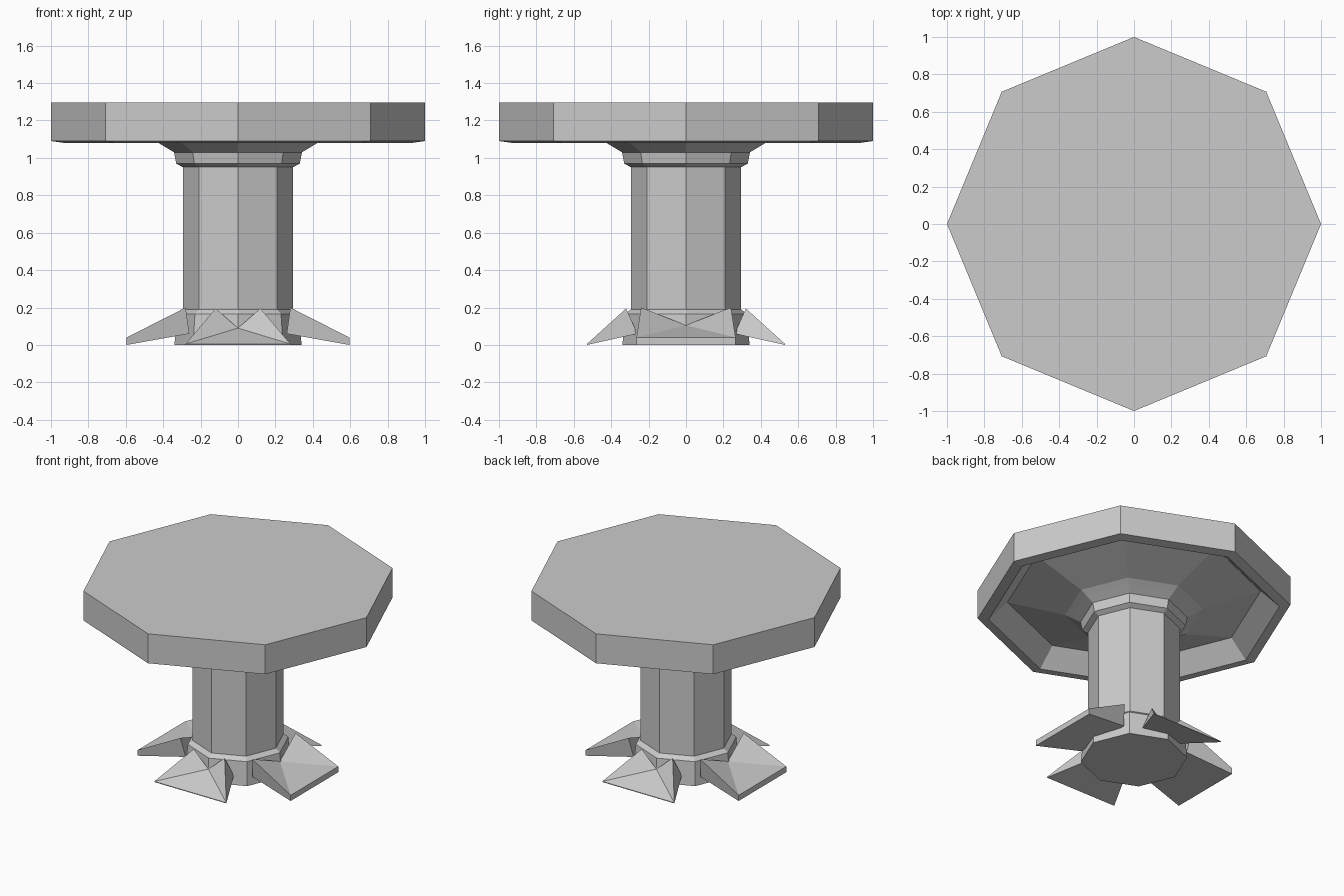
import bpy
import math
from mathutils import Matrix

if "Cube" in bpy.data.objects:
    bpy.data.objects.remove(bpy.data.objects["Cube"])


def make_object(name, verts, faces):
    mesh = bpy.data.meshes.new(name)
    mesh.from_pydata(verts, [], faces)
    mesh.update()
    obj = bpy.data.objects.new(name, mesh)
    bpy.context.collection.objects.link(obj)
    return obj


def lathe(name, profile, sides=8):
    """Turn a bottom-to-top (radius, height) profile into a capped octagonal solid."""
    verts = [(r * math.cos(math.tau * i / sides), r * math.sin(math.tau * i / sides), z)
             for r, z in profile for i in range(sides)]
    faces = []
    for k in range(len(profile) - 1):
        for i in range(sides):
            j = (i + 1) % sides
            faces.append((k * sides + i, k * sides + j,
                          (k + 1) * sides + j, (k + 1) * sides + i))
    faces.append(tuple(reversed(range(sides))))
    faces.append(tuple(range(len(verts) - sides, len(verts))))
    return make_object(name, verts, faces)


def foot(name, angle, peak, valley, tip, inner):
    """Splayed foot along +x, turned by angle; pairs of points mirrored across y."""
    def pair(x, y, z):
        return [(x, y, z), (x, -y, z)]
    verts = pair(*peak) + pair(*tip) + pair(tip[0], tip[1], 0) + pair(*inner) + [valley]
    faces = [(0, 8, 2), (8, 3, 2), (8, 1, 3),      # dished top
             (2, 3, 5, 4),                         # front lip
             (0, 2, 4, 6), (1, 7, 5, 3),           # sides
             (4, 5, 7, 6),                         # raised underside
             (0, 6, 8), (6, 7, 8), (7, 1, 8)]      # inner end
    obj = make_object(name, verts, faces)
    obj.data.transform(Matrix.Rotation(angle, 4, 'Z'))
    return obj


# Table top: slab with a hollow underside that slopes down to the column
lathe("table_top", [(0.30, 1.05), (0.44, 1.088), (0.81, 1.20), (0.93, 1.08),
                    (1.0, 1.09), (1.0, 1.297)])

# Column with its base core, collar and flare
lathe("column", [(0.34, 0.0), (0.325, 0.165), (0.295, 0.19), (0.295, 0.95),
                 (0.33, 0.97), (0.342, 1.03), (0.40, 1.065), (0.44, 1.088), (0.2, 1.12)])

# Wide feet left and right, narrower feet front and back
for name, angle in (("right_foot", 0), ("left_foot", math.pi)):
    foot(name, angle, (0.28, 0.24, 0.2), (0.325, 0, 0.105),
         (0.595, 0.265, 0.04), (0.26, 0.21, 0.06))
for name, angle in (("front_foot", -math.pi / 2), ("back_foot", math.pi / 2)):
    foot(name, angle, (0.32, 0.12, 0.195), (0.33, 0, 0.09),
         (0.53, 0.28, 0.005), (0.26, 0.15, 0.06))
